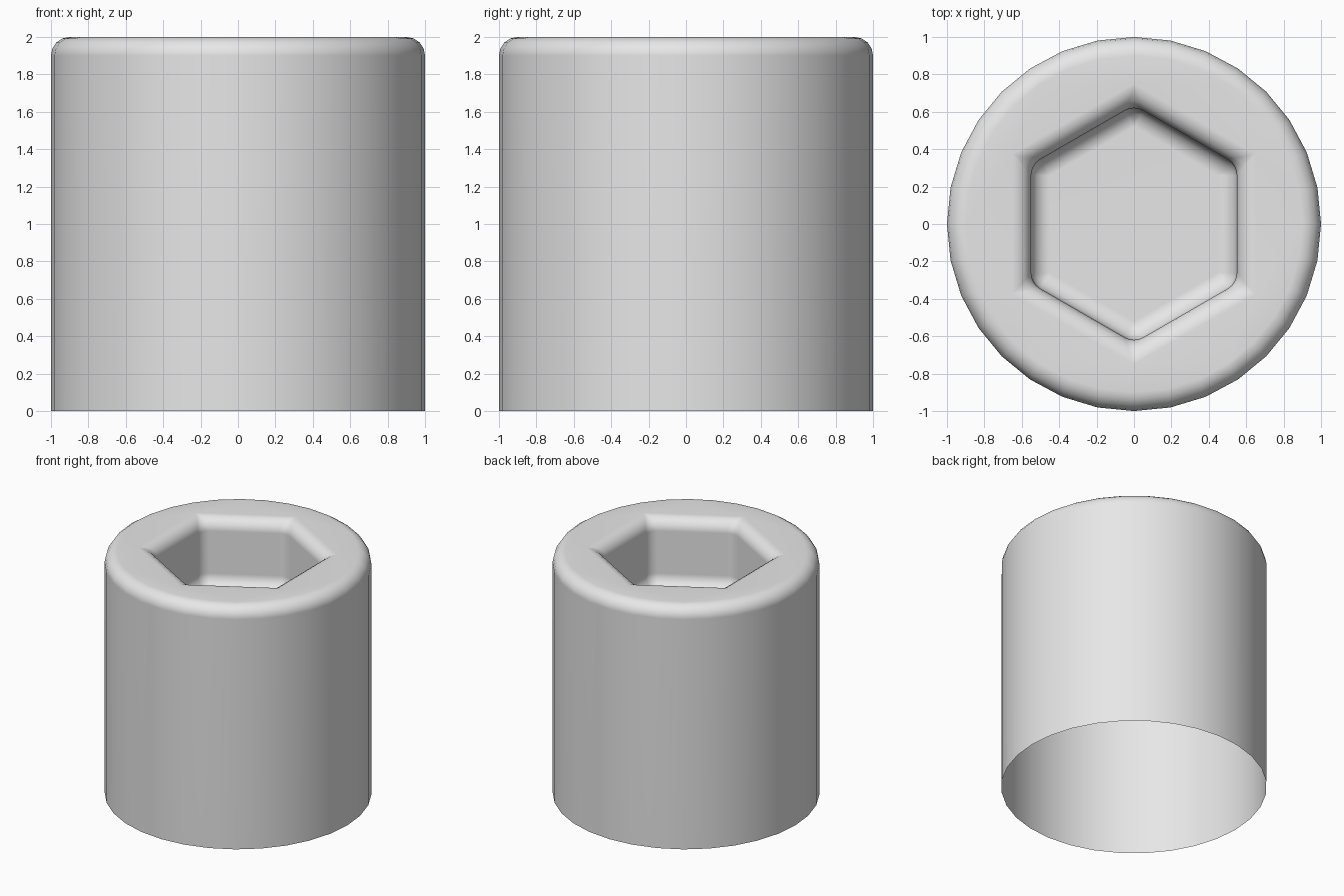
import bpy, bmesh
from math import sin, cos, pi, radians

if "Cube" in bpy.data.objects:
    bpy.data.objects.remove(bpy.data.objects["Cube"])

SIDES, STEPS, ROUND = 32, 4, 0.1
FLOOR = 1.45


def circle(radius, z):
    return [(radius * cos(2 * pi * i / SIDES), radius * sin(2 * pi * i / SIDES), z)
            for i in range(SIDES)]


def hexagon(apothem, corner, z):
    """Hexagon with points on the y axis and rounded corners."""
    reach = (apothem - corner) / cos(pi / 6)
    points = []
    for k in range(6):
        mid = pi / 6 + k * pi / 3
        for j in range(STEPS + 1):
            a = mid + (j / STEPS - 0.5) * pi / 3
            points.append((reach * cos(mid) + corner * cos(a),
                           reach * sin(mid) + corner * sin(a), z))
    return points


def loft(bm, rings):
    """Skin a stack of equal rings, returning the rings of vertices."""
    rows = [[bm.verts.new(p) for p in ring] for ring in rings]
    for low, high in zip(rows, rows[1:]):
        n = len(low)
        for i in range(n):
            j = (i + 1) % n
            bm.faces.new((low[i], low[j], high[j], high[i]))
    return rows


angles = [i / STEPS * pi / 2 for i in range(STEPS + 1)]
bm = bmesh.new()

# Outer wall, open at the bottom, with a rounded top rim
wall = [circle(1, 0)]
wall += [circle(1 - ROUND * (1 - cos(a)), 2 - ROUND * (1 - sin(a))) for a in angles]
rim = loft(bm, wall)[-1]

# Hexagonal socket: rounded lip, straight walls, filleted floor
socket = [hexagon(0.65 - ROUND * sin(a), ROUND * sin(a), 2 - ROUND * (1 - cos(a)))
          for a in angles]
socket += [hexagon(0.45 + ROUND * cos(a), ROUND * cos(a), FLOOR + ROUND * (1 - sin(a)))
           for a in angles]
rows = loft(bm, socket)
bmesh.ops.remove_doubles(bm, verts=rows[0] + rows[-1], dist=0.0001)
bmesh.ops.dissolve_degenerate(bm, dist=0.0001, edges=bm.edges[:])

# Flat floor and flat top ring
border = [e for e in bm.edges if e.is_boundary]
level = lambda e, z: all(abs(v.co.z - z) < 0.001 for v in e.verts)
bmesh.ops.contextual_create(bm, geom=[e for e in border if level(e, FLOOR)])
bmesh.ops.triangle_fill(bm, edges=[e for e in border if level(e, 2)],
                        use_beauty=True, normal=(0, 0, 1))
bmesh.ops.recalc_face_normals(bm, faces=bm.faces[:])
top = max(bm.faces, key=lambda f: f.calc_center_median().z)
if top.normal.z < 0:
    bmesh.ops.reverse_faces(bm, faces=bm.faces[:])

mesh = bpy.data.meshes.new("socket_head")
bm.to_mesh(mesh)
bm.free()
head = bpy.data.objects.new("socket_head", mesh)
bpy.context.collection.objects.link(head)

# Plain grey metal
grey = bpy.data.materials.new("light_grey")
grey.use_nodes = True
colour = (0.8, 0.8, 0.8, 1)
grey.diffuse_color = colour
grey.node_tree.nodes["Principled BSDF"].inputs["Base Color"].default_value = colour
mesh.materials.append(grey)

# Smooth rounds while the flat faces stay flat
bpy.ops.object.select_all(action="DESELECT")
head.select_set(True)
bpy.context.view_layer.objects.active = head
bpy.ops.object.shade_smooth_by_angle(angle=radians(50))
weighted = head.modifiers.new("flat_faces", "WEIGHTED_NORMAL")
weighted.keep_sharp = True
